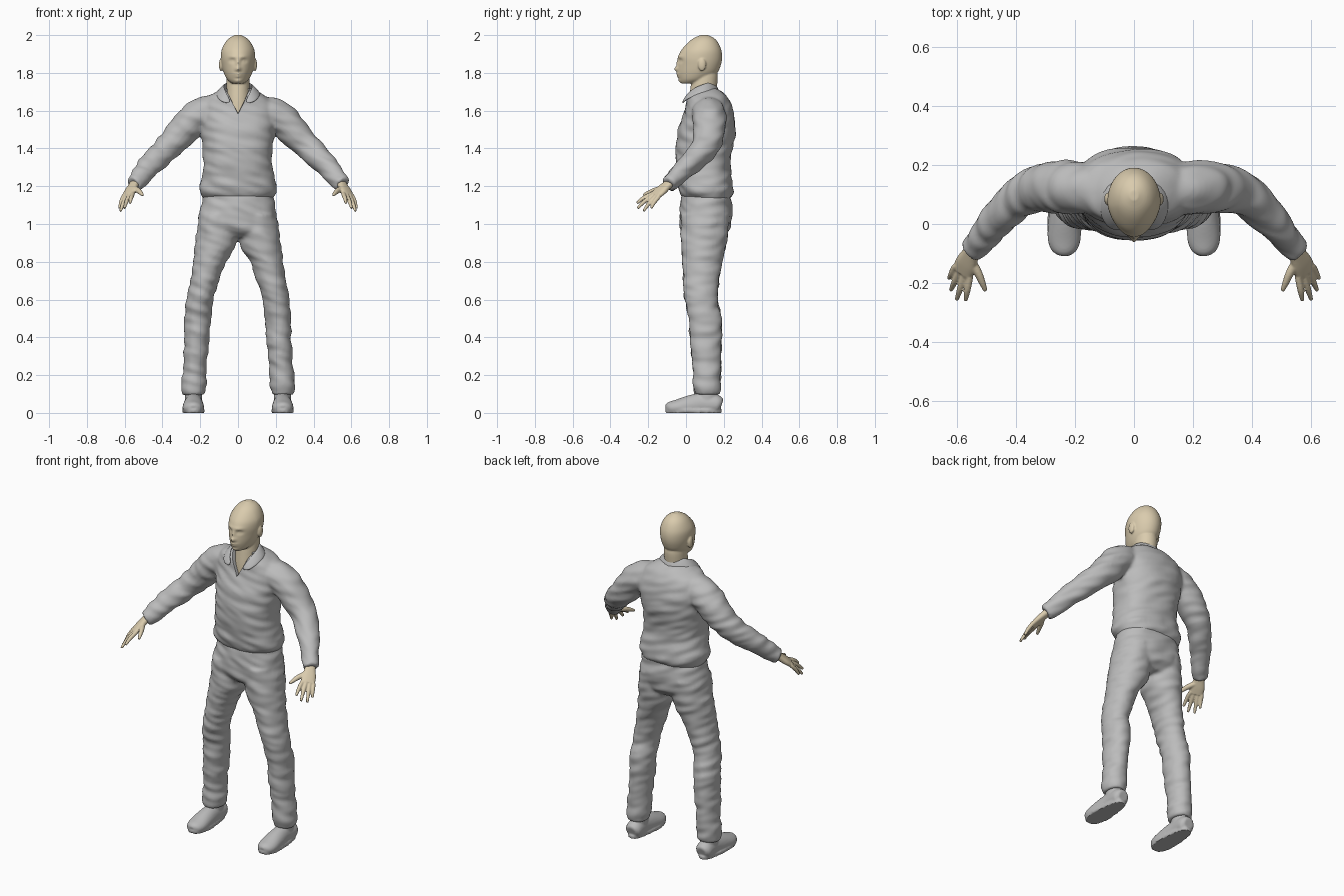
import bpy, bmesh, math
from mathutils import Vector, Matrix, noise

cube = bpy.data.objects.get("Cube")
if cube:
    bpy.data.objects.remove(cube, do_unlink=True)


def material(name, colour):
    mat = bpy.data.materials.new(name)
    mat.use_nodes = True
    rgba = (*colour, 1.0)
    mat.diffuse_color = rgba
    mat.node_tree.nodes["Principled BSDF"].inputs["Base Color"].default_value = rgba
    return mat


CLOTH = material("light grey cloth", (0.5, 0.5, 0.5))
SKIN = material("pale beige skin", (0.7, 0.6, 0.42))


def catmull(a, b, c, d, t):
    """Smooth blend from b to c."""
    return b + 0.5 * t * (c - a + t * (2*a - 5*b + 4*c - d + t * (3*(b - c) + d - a)))


def refine(rows, steps):
    """Add smooth in-between rows to a list of sections."""
    out = []
    last = len(rows) - 1
    for i in range(last):
        near = rows[max(i - 1, 0)], rows[i], rows[i + 1], rows[min(i + 2, last)]
        for k in range(steps):
            out.append([catmull(*vals, k / steps) for vals in zip(*near)])
    return out + [list(rows[-1])]


def loft(bm, rows, flip=1, side=None, power=2.0, sides=32, steps=5):
    """Skin rings (x, y, z, radius, radius). Rings lie flat, or follow the path if side is given."""
    rows = refine(rows, steps)
    centres = [Vector(r[:3]) for r in rows]
    rings = []
    for i, row in enumerate(rows):
        u, v = Vector((1, 0, 0)), Vector((0, 1, 0))
        if side:
            t = (centres[min(i + 1, len(rows) - 1)] - centres[max(i - 1, 0)]).normalized()
            u = Vector(side)
            u = (u - t * u.dot(t)).normalized()
            v = t.cross(u)
        ring = []
        for k in range(sides):
            a = math.tau * k / sides
            c, s = math.cos(a), math.sin(a)
            p = (centres[i] + u * math.copysign(abs(c) ** (2 / power), c) * row[3]
                 + v * math.copysign(abs(s) ** (2 / power), s) * row[4])
            ring.append(bm.verts.new((p.x * flip, p.y, p.z)))
        rings.append(ring)
    for lower, upper in zip(rings, rings[1:]):
        for k in range(sides):
            n = (k + 1) % sides
            bm.faces.new((lower[k], lower[n], upper[n], upper[k]))
    bm.faces.new(rings[0])
    bm.faces.new(rings[-1])
    return [v for ring in rings for v in ring]


def finish(bm, name, mat, voxel=0, smooth=2, folds=0, cutter=None, thick=0):
    """Fuse the shells into one skin, smooth it, cut it and add soft cloth folds."""
    bmesh.ops.recalc_face_normals(bm, faces=bm.faces)
    mesh = bpy.data.meshes.new(name)
    bm.to_mesh(mesh)
    bm.free()
    obj = bpy.data.objects.new(name, mesh)
    bpy.context.collection.objects.link(obj)
    if voxel:
        fuse = obj.modifiers.new("fuse", "REMESH")
        fuse.mode, fuse.voxel_size = "VOXEL", voxel
        soft = obj.modifiers.new("soften", "SMOOTH")
        soft.factor, soft.iterations = 0.5, smooth
    if thick:
        solid = obj.modifiers.new("thickness", "SOLIDIFY")
        solid.thickness, solid.offset = thick, 0
        obj.modifiers.new("round", "SUBSURF").levels = 2
    if cutter:
        cut = obj.modifiers.new("cut", "BOOLEAN")
        cut.operation, cut.object = "DIFFERENCE", cutter
    bpy.context.view_layer.update()
    graph = bpy.context.evaluated_depsgraph_get()
    mesh = bpy.data.meshes.new_from_object(obj.evaluated_get(graph))
    obj.modifiers.clear()
    obj.data = mesh
    if folds:
        normals = [v.normal.copy() for v in mesh.vertices]
        for v, n in zip(mesh.vertices, normals):
            p = v.co
            ripple = noise.noise(Vector((p.x * 9, p.y * 9, p.z * 26 + p.x * 8)))
            v.co = p + n * ripple * folds
    mesh.materials.clear()
    mesh.materials.append(mat)
    mesh.shade_smooth()
    mesh.set_sharp_from_angle(angle=math.radians(50))
    return obj


# Neck opening cutter: a V-shaped wedge
bm = bmesh.new()
tri = [bm.verts.new((x, -0.2, z)) for x, z in ((0, 1.585), (0.085, 1.75), (-0.085, 1.75))]
face = bm.faces.new(tri)
moved = bmesh.ops.extrude_face_region(bm, geom=[face])["geom"]
bmesh.ops.translate(bm, vec=(0, 0.26, 0), verts=[g for g in moved if isinstance(g, bmesh.types.BMVert)])
wedge = finish(bm, "neck_cutter", CLOTH)
wedge.hide_render = True

# Shirt: torso and sleeves
bm = bmesh.new()
loft(bm, [(0, .112, 1.13, .18, .12), (0, .109, 1.16, .2, .139), (0, .105, 1.2, .203, .145),
          (0, .091, 1.3, .184, .144), (0, .097, 1.4, .185, .149), (0, .112, 1.5, .195, .152),
          (0, .121, 1.6, .2, .129), (0, .114, 1.66, .175, .111), (0, .11, 1.69, .13, .09),
          (0, .1, 1.715, .075, .068)], power=2.3, sides=48)
for flip in (1, -1):
    loft(bm, [(.12, .12, 1.6, .075, .075), (.17, .12, 1.59, .086, .086), (.24, .125, 1.55, .09, .085),
              (.31, .12, 1.47, .083, .08), (.38, .095, 1.4, .07, .07), (.46, .02, 1.32, .06, .062),
              (.525, -.06, 1.24, .046, .05), (.555, -.092, 1.21, .042, .044)], flip, side=(0, 1, 0))
finish(bm, "shirt", CLOTH, voxel=0.01, smooth=5, folds=0.008, cutter=wedge)
bpy.data.objects.remove(wedge, do_unlink=True)

# Collar: a folded band from the neck opening round the back
bm = bmesh.new()
top = [(.03, -.018, 1.637), (.055, .0, 1.685), (.075, .045, 1.725), (.072, .11, 1.75), (0, .162, 1.755)]
rim = [(.078, -.022, 1.64), (.105, .005, 1.66), (.122, .055, 1.685), (.11, .13, 1.7), (0, .198, 1.695)]
for flip in (1, -1):
    edges = [[bm.verts.new((x * flip, y, z)) for x, y, z in line] for line in (top, rim)]
    for i in range(len(top) - 1):
        bm.faces.new((edges[0][i], edges[0][i + 1], edges[1][i + 1], edges[1][i]))
bmesh.ops.remove_doubles(bm, verts=bm.verts, dist=0.0001)
finish(bm, "collar", CLOTH, thick=0.014)

# Trousers: hips and legs
bm = bmesh.new()
loft(bm, [(0, .1, .93, .15, .09), (0, .1, .97, .208, .127), (0, .104, 1.02, .212, .137),
          (0, .107, 1.08, .198, .138), (0, .107, 1.18, .18, .125)], power=2.3, sides=48)
for flip in (1, -1):
    loft(bm, [(.236, .114, .095, .058, .068), (.233, .112, .16, .067, .074), (.228, .11, .25, .062, .075),
              (.217, .105, .4, .067, .085), (.214, .1, .5, .071, .086), (.2, .08, .6, .071, .088),
              (.177, .08, .7, .078, .096), (.15, .086, .8, .087, .106), (.117, .095, .9, .11, .121),
              (.107, .104, 1.05, .095, .13)], flip)
finish(bm, "trousers", CLOTH, voxel=0.01, smooth=5, folds=0.008)

# Shoes: upper, ankle and a thin flat sole
for flip, label in ((1, "left"), (-1, "right")):
    bm = bmesh.new()
    upper = loft(bm, [(.235, .188, .04, .03, .03), (.235, .165, .045, .048, .05), (.235, .09, .045, .048, .06),
                      (.236, .02, .035, .054, .058), (.237, -.05, .028, .056, .042),
                      (.237, -.09, .025, .042, .032), (.237, -.106, .022, .018, .018)], flip, side=(1, 0, 0))
    for v in upper:
        v.co.z = max(v.co.z, 0.008)
    loft(bm, [(.235, .11, .03, .045, .06), (.235, .115, .13, .045, .055)], flip)
    sole = loft(bm, [(.236, .04, 0, .059, .148), (.236, .04, .018, .06, .15)], flip, power=2.6, steps=1)
    for v in sole:
        v.co.x += (0.236 * flip - v.co.x) * 0.15 * min(max(v.co.y / 0.1, 0), 1)
    finish(bm, label + "_shoe", CLOTH, voxel=0.006, smooth=2)

# Hands: palm, four fingers and a thumb
across = Vector((0.8, 0.6, -0.25)).normalized()
knuckle = Vector((0.583, -0.165, 1.15))
tips = [(.572, -.26, 1.11), (.602, -.257, 1.083), (.622, -.225, 1.068), (.628, -.185, 1.083)]
for flip, label in ((1, "left"), (-1, "right")):
    bm = bmesh.new()
    loft(bm, [(.535, -.07, 1.23, .028, .024), (.553, -.1, 1.205, .03, .02), (.57, -.135, 1.175, .039, .018),
              (*knuckle, .038, .014)], flip, side=across, power=2.4)
    for i, tip in enumerate(tips):
        root = knuckle + across * (i - 1.5) * 0.021
        back = root + (knuckle - Vector(tip)) * 0.2
        middle = root.lerp(Vector(tip), 0.55) + Vector((0, 0, 0.006))
        loft(bm, [(*back, .011, .011), (*root, .012, .012), (*middle, .011, .011), (*tip, .007, .007)],
             flip, side=across, sides=12)
    loft(bm, [(.555, -.12, 1.19, .016, .016), (.53, -.165, 1.178, .015, .014), (.515, -.2, 1.165, .012, .011),
              (.504, -.227, 1.152, .007, .007)], flip, side=across, sides=12)
    finish(bm, label + "_hand", SKIN, voxel=0.004, smooth=2)

# Head: skull with sculpted face, ears and neck
bm = bmesh.new()
skull = loft(bm, [(0, .022, 1.745, .035, .048), (0, .042, 1.765, .058, .078), (0, .061, 1.8, .075, .104),
                  (0, .071, 1.84, .085, .113), (0, .075, 1.88, .09, .116), (0, .081, 1.92, .087, .106),
                  (0, .09, 1.96, .068, .08), (0, .095, 1.985, .045, .052), (0, .097, 2.001, .014, .017)],
             sides=64, steps=7)
# Each feature: x, z, width, height, push forward or back
features = {
    "nose tip": (0, 1.82, .016, .013, -.019),
    "nose bridge": (0, 1.848, .01, .024, -.01),
    "eye socket": (.034, 1.864, .018, .011, .011),
    "eyeball": (.034, 1.862, .008, .005, -.006),
    "brow": (.028, 1.886, .03, .009, -.005),
    "upper lip": (0, 1.794, .024, .006, -.009),
    "lower lip": (0, 1.781, .02, .005, -.009),
    "chin": (0, 1.757, .022, .01, -.007),
}
for v in skull:
    front = min(max((0.06 - v.co.y) / 0.08, 0), 1)
    push = sum(amount * math.exp(-((abs(v.co.x) - x) / w) ** 2 - ((v.co.z - z) / h) ** 2)
               for x, z, w, h, amount in features.values())
    v.co.y += push * front
    v.co.x *= 1 - 0.1 * front
for flip in (1, -1):
    place = Matrix.Translation((.09 * flip, .085, 1.843)) @ Matrix.Diagonal((.011, .021, .034, 1))
    bmesh.ops.create_icosphere(bm, subdivisions=3, radius=1, matrix=place)
loft(bm, [(0, .09, 1.56, .07, .08), (0, .092, 1.64, .067, .078), (0, .092, 1.7, .063, .071),
          (0, .1, 1.78, .061, .068), (0, .1, 1.83, .055, .06)])
finish(bm, "head_and_neck", SKIN, voxel=0.005, smooth=2)
